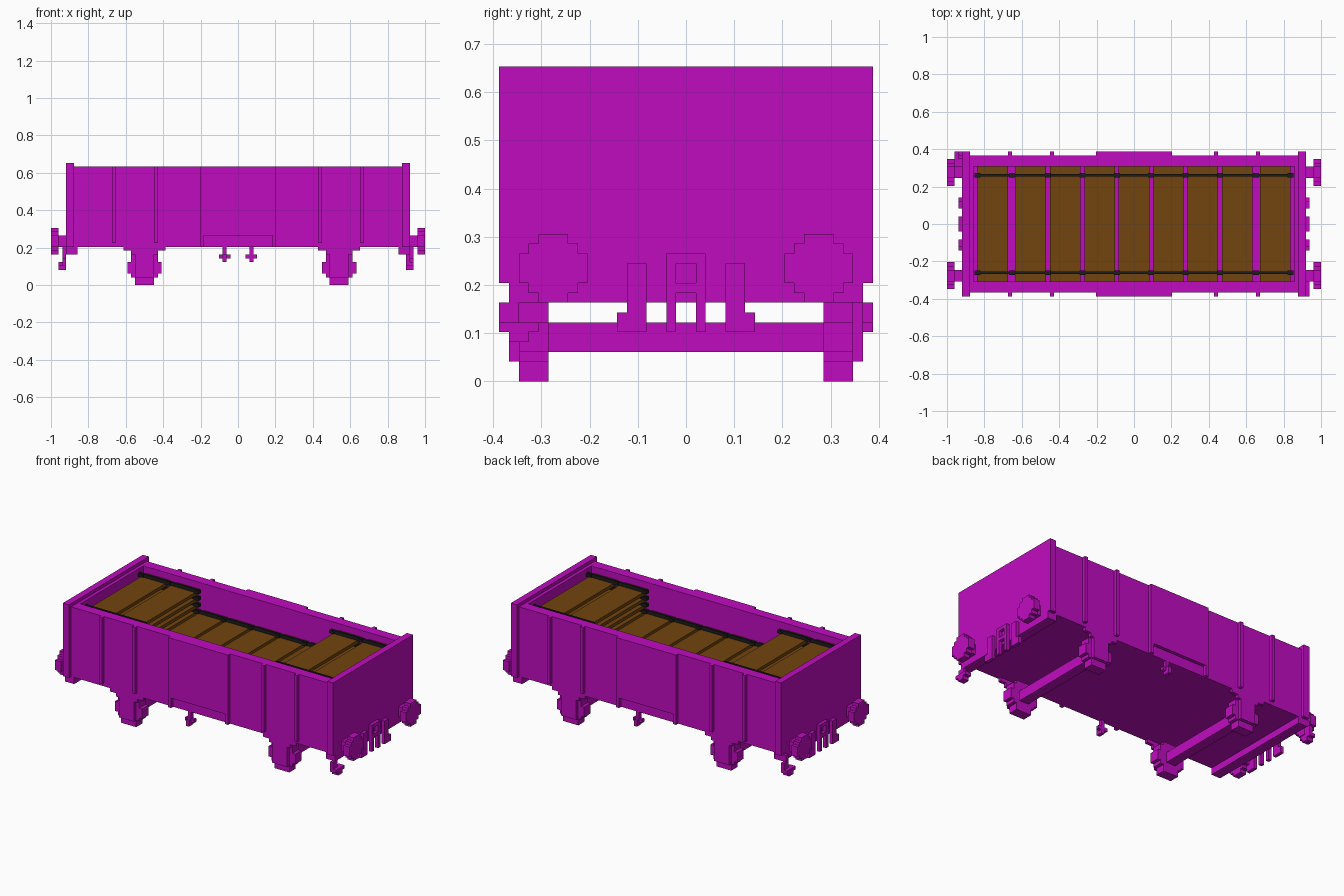
import bpy, bmesh

cube = bpy.data.objects.get("Cube")
if cube:
    bpy.data.objects.remove(cube, do_unlink=True)

U = 2 / 98  # size of one block; all dimensions below are in blocks


def material(name, rgb, rough=0.8):
    m = bpy.data.materials.new(name)
    m.use_nodes = True
    m.diffuse_color = (*rgb, 1)
    b = m.node_tree.nodes["Principled BSDF"]
    b.inputs["Base Color"].default_value = (*rgb, 1)
    b.inputs["Roughness"].default_value = rough
    return m


MAGENTA = material("magenta paint", (0.527, 0.0037, 0.527))
BROWN = material("brown timber", (0.171, 0.058, 0.0044))
BLACK = material("black iron", (0.0116, 0.0116, 0.0116))


def finish(name, bm, mat):
    bmesh.ops.recalc_face_normals(bm, faces=bm.faces)
    me = bpy.data.meshes.new(name)
    bm.to_mesh(me)
    bm.free()
    me.materials.append(mat)
    ob = bpy.data.objects.new(name, me)
    bpy.context.scene.collection.objects.link(ob)
    return ob


def boxes(name, mat, items):
    """One object from boxes given as (x0, x1, y0, y1, z0, z1)."""
    bm = bmesh.new()
    for x0, x1, y0, y1, z0, z1 in items:
        vs = bmesh.ops.create_cube(bm, size=1)["verts"]
        for v in vs:
            v.co = (((x0 + x1) / 2 + v.co.x * (x1 - x0)) * U,
                    ((y0 + y1) / 2 + v.co.y * (y1 - y0)) * U,
                    ((z0 + z1) / 2 + v.co.z * (z1 - z0)) * U)
    return finish(name, bm, mat)


def turn(b, s):
    """Rotate a box half a turn about z when s is -1."""
    x0, x1, y0, y1, z0, z1 = b
    return b if s > 0 else (-x1, -x0, -y1, -y0, z0, z1)


def flip(b, axis, s):
    """Mirror a box across x (axis 0) or y (axis 1) when s is -1."""
    b = list(b)
    if s < 0:
        i = axis * 2
        b[i], b[i + 1] = -b[i + 1], -b[i]
    return tuple(b)


def stepped_disc(name, mat, widths, centre, z0, span, axis):
    """Stepped round outline from row widths, extruded along x or y."""
    side = []
    for i, w in enumerate(widths):
        for z in (z0 + i, z0 + i + 1):
            side.append((w / 2, z))
    outline = side + [(-a, z) for a, z in reversed(side)]
    clean = [p for i, p in enumerate(outline) if p != outline[i - 1]]
    bm = bmesh.new()
    place = lambda a, d, z: (d * U, (centre + a) * U, z * U) if axis == "x" \
        else ((centre + a) * U, d * U, z * U)
    f = bm.faces.new([bm.verts.new(place(a, span[0], z)) for a, z in clean])
    ext = bmesh.ops.extrude_face_region(bm, geom=[f])["geom"]
    d = (span[1] - span[0]) * U
    move = (d, 0, 0) if axis == "x" else (0, d, 0)
    bmesh.ops.translate(bm, vec=move,
                        verts=[g for g in ext if isinstance(g, bmesh.types.BMVert)])
    return finish(name, bm, mat)


# Body: floor, side walls, ends and sills
boxes("floor", MAGENTA, [(-43, 43, -18, 18, 10, 12)])
for side, s in (("left_end", 1), ("right_end", -1)):
    boxes(side + "_inner_wall", MAGENTA, [flip((42, 43, -15, 15, 12, 31), 0, s)])
    boxes(side + "_board", MAGENTA, [flip((43, 45, -19, 19, 10, 32), 0, s)])
    boxes(side + "_sill", MAGENTA, [flip((42, 45, -18, 18, 8, 10), 0, s)])

for side, s in (("back", 1), ("front", -1)):
    boxes(side + "_wall", MAGENTA, [flip((-43, 43, 15, 18, 12, 31), 1, s)])
    # Upright posts
    boxes(side + "_posts", MAGENTA,
          [flip(flip((x, x + 1, 18, 19, 11, 31), 0, t), 1, s)
           for x in (21, 32) for t in (1, -1)])
    # Raised door with a recess at its foot
    boxes(side + "_door", MAGENTA,
          [flip(b, 1, s) for b in ((-10, 10, 18, 19, 13, 31),
                                   (-10, -9, 18, 19, 10, 13),
                                   (9, 10, 18, 19, 10, 13))])

# Wheels, axles, bearing boxes and springs
for end, cx in (("right", -24.5), ("left", 26.5)):
    boxes(end + "_axle", MAGENTA, [(cx - 1.5, cx + 1.5, -14, 14, 3, 6)])
    for side, s in (("back", 1), ("front", -1)):
        stepped_disc(f"{end}_{side}_wheel", MAGENTA, (5, 5, 7, 9, 9, 9, 7, 7, 5),
                     cx, 0, (14 * s, 17 * s), "y")
        boxes(f"{end}_{side}_bearing", MAGENTA,
              [flip((cx - 2.5, cx + 2.5, 17, 18, 2, 8), 1, s)])
        boxes(f"{end}_{side}_spring", MAGENTA,
              [flip(b, 1, s) for b in ((cx - 5.5, cx + 5.5, 17, 18, 9, 10),
                                       (cx - 3.5, cx + 3.5, 17, 18, 8, 9))])

# Buffers
for end, s in (("left", 1), ("right", -1)):
    for side, t in (("back", 1), ("front", -1)):
        boxes(f"{end}_{side}_buffer_shaft", MAGENTA,
              [flip(flip((45, 47, 12, 15, 10, 13), 0, s), 1, t)])
        stepped_disc(f"{end}_{side}_buffer_head", MAGENTA, (3, 5, 7, 7, 7, 5, 3),
                     13.5 * t, 8, (47 * s, 49 * s), "x")
    # Coupling link: two legs joined by two crossbars
    link = [(45, 46, -2, -1, 5, 13), (45, 46, 1, 2, 5, 13),
            (45, 46, -1, 1, 9, 10), (45, 46, -1, 1, 12, 13)]
    boxes(end + "_coupling", MAGENTA, [flip(b, 0, s) for b in link])
    # Hanging pipes beside the coupling
    pipes = [(45, 46, 4, 6, 5, 12), (45, 46, 6, 7, 5, 7)]
    boxes(end + "_pipes", MAGENTA,
          [flip(flip(b, 0, s), 1, t) for b in pipes for t in (1, -1)])
    # Corner step, on diagonally opposite corners
    x = 44 if s > 0 else 45
    step = [(x, x + 1, -18, -17, 4, 10), (x, x + 2, -19, -15, 5, 6),
            (x, x + 2, -18, -16, 4, 5), (x, x + 1, -19, -17, 6, 8)]
    boxes(end + "_corner_step", MAGENTA, [turn(b, s) for b in step])

# Release handles under the side walls
for side, s in (("front", 1), ("back", -1)):
    handle = [(-4, -3, -18, -17, 6, 10), (-5, -2, -18, -17, 7, 8),
              (-4, -3, -19, -17, 6, 8)]
    boxes(side + "_release_handle", MAGENTA, [turn(b, s) for b in handle])

# Load: stacked track panels, full length below and short ones at both ends
SLEEPERS = (-41, -31, -22, -13, -4, 5, 14, 23, 33)
JOINTS = (-41, -32, -22.5, -13.5, -4.5, 4.5, 13.5, 22.5, 32, 41)
sleepers, rails = [], []
for layer in range(9):
    z = 12 + 2 * layer
    short = layer >= 6
    sleepers += [(x, x + 8, -15, 15, z, z + 1) for x in SLEEPERS
                 if not short or abs(x + 4) > 22]
    runs = ((-41.8, -22), (22, 41.8)) if short else ((-41.8, 41.8),)
    for t in (1, -1):
        rails += [flip((a, b, 12.45, 13.05, z + 1, z + 2), 1, t) for a, b in runs]
        rails += [flip((j - 0.8, j + 0.8, 12.2, 13.3, z + 0.9, z + 1.8), 1, t)
                  for j in JOINTS if not short or abs(j) > 22]
boxes("track_sleepers", BROWN, sleepers)
boxes("track_rails", BLACK, rails)
